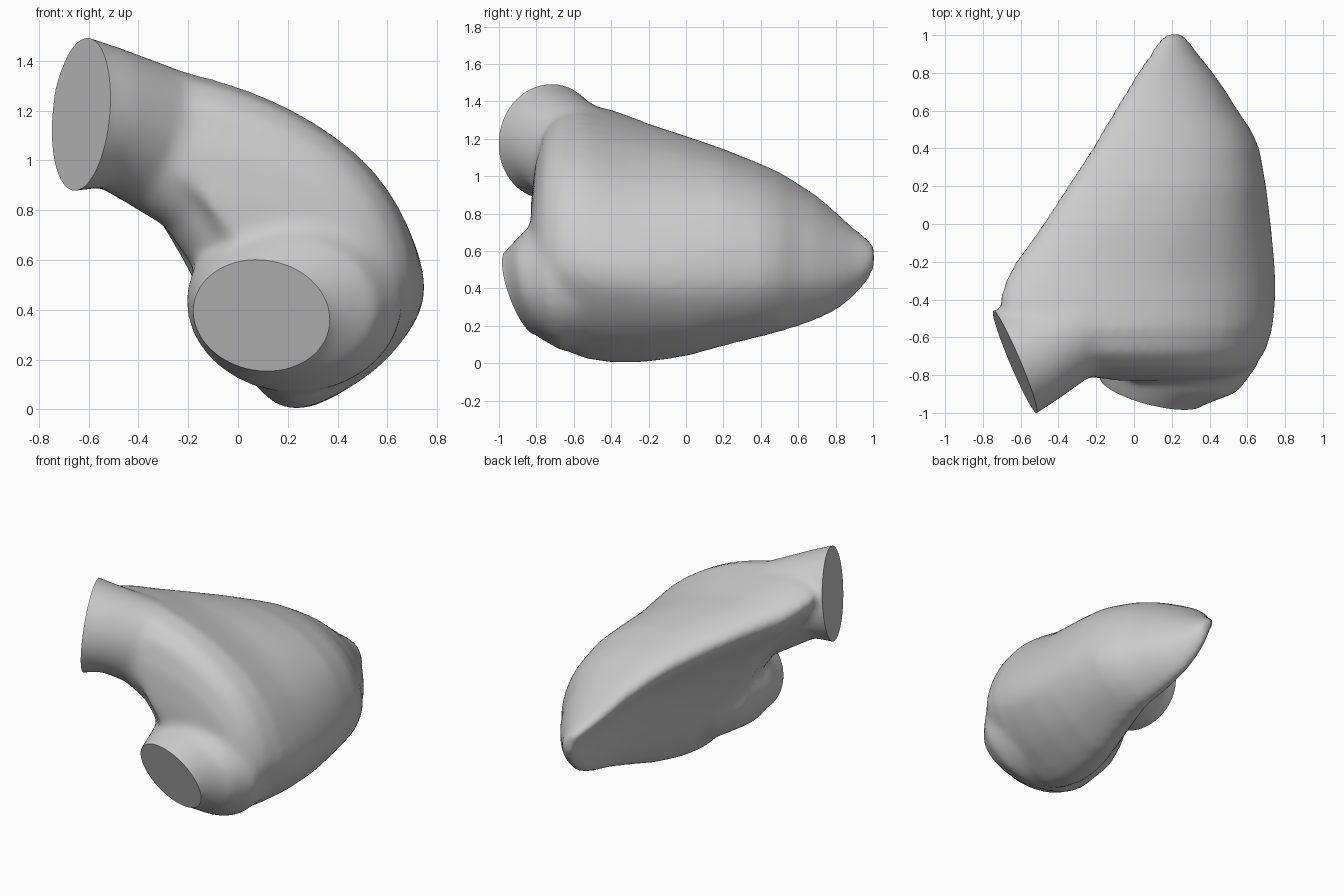
import bpy, bmesh, math
from mathutils import Vector

if "Cube" in bpy.data.objects:
    bpy.data.objects.remove(bpy.data.objects["Cube"])

N = 48


def closed_curve(pts, n):
    """Sample a closed Catmull-Rom curve through 2D points."""
    out, m = [], len(pts)
    for i in range(n):
        s = i * m / n
        k, t = int(s), s - int(s)
        a, b, c, d = (Vector(pts[(k + j) % m]) for j in (-1, 0, 1, 2))
        out.append(0.5 * (2 * b + (c - a) * t + (2 * a - 5 * b + 4 * c - d) * t * t
                          + (3 * b - a - 3 * c + d) * t ** 3))
    return out


def loft(name, rings):
    """Skin equal-length rings and close both ends."""
    bm = bmesh.new()
    rows = [[bm.verts.new(p) for p in r] for r in rings]
    for a, b in zip(rows, rows[1:]):
        for i in range(len(a)):
            j = (i + 1) % len(a)
            bm.faces.new((a[i], a[j], b[j], b[i]))
    bm.faces.new(rows[0])
    bm.faces.new(rows[-1])
    bmesh.ops.recalc_face_normals(bm, faces=bm.faces)
    me = bpy.data.meshes.new(name)
    bm.to_mesh(me)
    bm.free()
    ob = bpy.data.objects.new(name, me)
    bpy.context.collection.objects.link(ob)
    return ob


def ellipse(c, normal, rx, rz):
    q = Vector(normal).to_track_quat('Z', 'Y')
    return [Vector(c) + q @ Vector((rx * math.cos(a), rz * math.sin(a), 0))
            for a in (2 * math.pi * i / N for i in range(N))]


# Chamber: crescent profile scaled along y, with fuller shoulders half way along
inner = [(.13, 1), (.01, .96), (.04, .87), (.19, .69), (.33, .46), (.48, .15)]
lean = closed_curve([(.63, 0), (.82, .09), (.95, .23), (1, .37), (.94, .57), (.81, .74),
                     (.6, .88), (.35, .97)] + inner, N)
full = closed_curve([(.6, 0), (.82, .07), (.96, .21), (1, .38), (.97, .6), (.87, .80),
                     (.66, .94), (.37, 1)] + inner, N)
# y, x min, x max, z bottom, z top
sections = [(-.83, -.10, .42, .36, .84), (-.81, -.27, .54, .25, 1.05), (-.76, -.42, .63, .16, 1.24),
            (-.68, -.56, .695, .085, 1.345), (-.55, -.67, .735, .025, 1.39), (-.4, -.72, .75, 0, 1.355),
            (-.3, -.69, .75, 0, 1.32), (-.2, -.635, .745, .005, 1.28), (0, -.49, .725, .035, 1.215),
            (.2, -.36, .70, .09, 1.145), (.4, -.23, .665, .14, 1.065), (.5, -.17, .62, .165, 1.02),
            (.6, -.11, .55, .195, .96), (.7, -.05, .49, .23, .895), (.8, .01, .42, .275, .81),
            (.9, .08, .34, .35, .72), (.97, .12, .29, .43, .67), (1.01, .16, .25, .50, .63)]
rings = []
for y, x0, x1, z0, z1 in sections:
    t = max(0, .5 - .9 * abs(y - .25))
    rings.append([(x0 + (x1 - x0) * p.x, y, z0 + (z1 - z0) * p.y)
                  for p in (a.lerp(b, t) for a, b in zip(lean, full))])
chamber = loft("chamber", rings)

# Upper and lower openings, lofted a little past their flat ends
n1, c1 = Vector((-.92, -.39, .09)).normalized(), Vector((-.63, -.73, 1.185))
n2, c2 = Vector((-.26, -1, -.36)).normalized(), Vector((.09, -.88, .38))
upper = loft("upper_neck", [ellipse(c1 + n1 * .08, n1, .315, .325), ellipse(c1, n1, .295, .31),
                            ellipse(c1 - n1 * .12, n1, .275, .285),
                            ellipse((-.33, -.57, 1.09), (-.9, -.3, .35), .26, .29),
                            ellipse((-.12, -.54, .94), (-.75, -.2, .65), .25, .27),
                            ellipse((.04, -.52, .70), (-.4, -.1, .9), .26, .26)])
lower = loft("lower_neck", [ellipse(c2 + n2 * .08, n2, .245, .2), ellipse(c2, n2, .281, .236),
                            ellipse((.18, -.81, .41), (-.2, -1, -.2), .38, .295),
                            ellipse((.225, -.7, .43), (-.1, -1, -.1), .435, .365),
                            ellipse((.23, -.58, .44), (0, -1, 0), .43, .37),
                            ellipse((.23, -.4, .43), (0, -1, 0), .41, .34),
                            ellipse((.24, -.2, .43), (0, -1, 0), .33, .3)])

bpy.ops.object.select_all(action='DESELECT')
for ob in (upper, lower, chamber):
    ob.select_set(True)
bpy.context.view_layer.objects.active = chamber
bpy.ops.object.join()
body = bpy.context.object

# Fuse and soften the parts
rm = body.modifiers.new("fuse", 'REMESH')
rm.mode, rm.voxel_size = 'VOXEL', .025
sm = body.modifiers.new("soften", 'SMOOTH')
sm.factor, sm.iterations = .5, 10

# Trim both openings flat
cutters = []
for c, n, r in ((c1, n1, .45), (c2, n2, .36)):
    cut = loft("trim_cutter", [ellipse(c, n, r, r), ellipse(c + n * .4, n, r, r)])
    cut.hide_render = True
    b = body.modifiers.new("trim", 'BOOLEAN')
    b.operation, b.solver, b.object = 'DIFFERENCE', 'EXACT', cut
    cutters.append(cut)
for m in list(body.modifiers):
    bpy.ops.object.modifier_apply(modifier=m.name)
for cut in cutters:
    bpy.data.objects.remove(cut)
bpy.ops.object.shade_smooth_by_angle(angle=math.radians(35))
